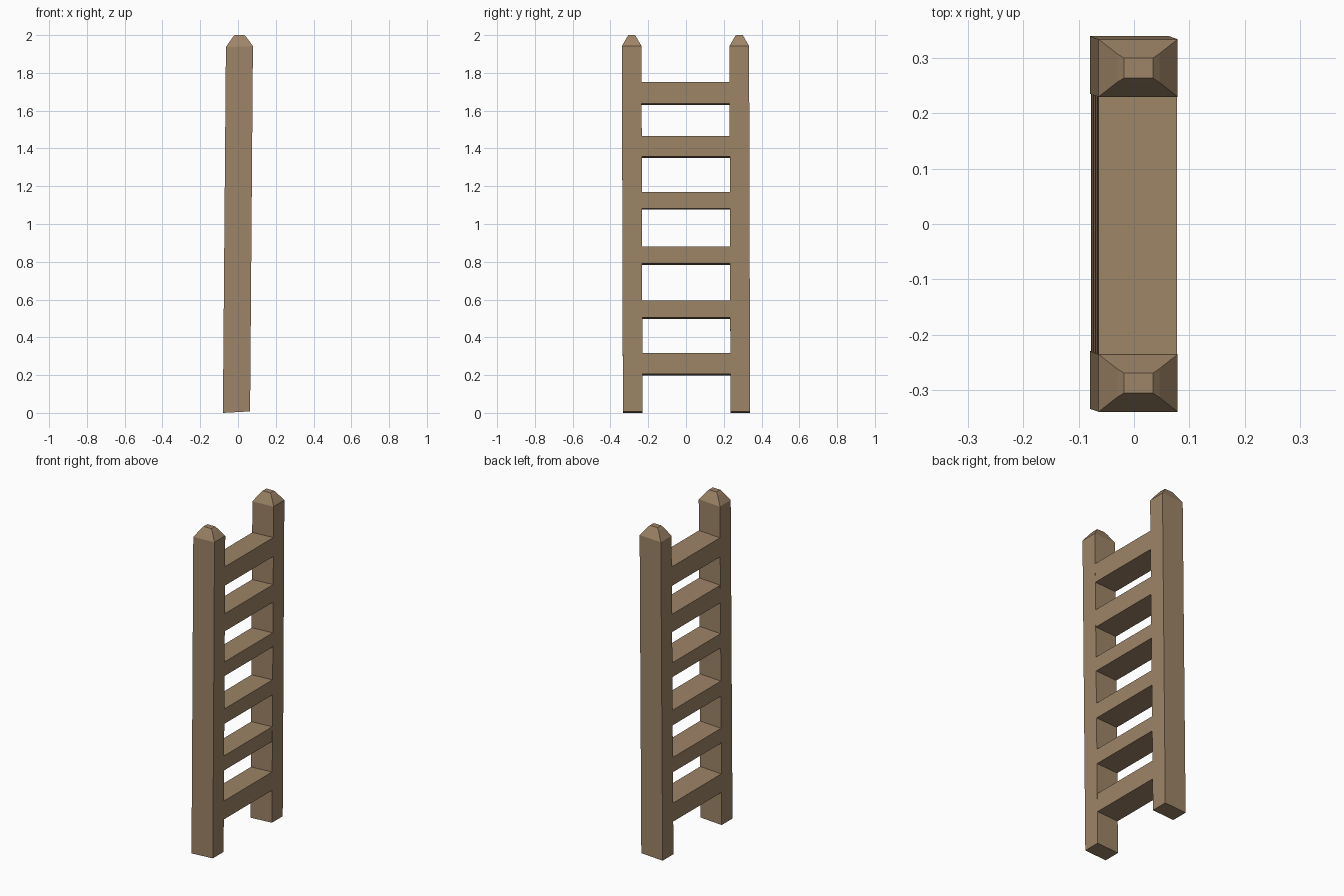
import bpy

if "Cube" in bpy.data.objects:
    bpy.data.objects.remove(bpy.data.objects["Cube"])

wood = bpy.data.materials.new("wood")
wood.diffuse_color = (0.34, 0.23, 0.135, 1)
wood.use_nodes = True
wood.node_tree.nodes["Principled BSDF"].inputs["Base Color"].default_value = wood.diffuse_color


def loft(name, rings):
    """Skin a stack of rectangles (x0, x1, y0, y1, z at x0, z at x1)."""
    verts, faces = [], []
    for x0, x1, y0, y1, za, zb in rings:
        verts += [(x0, y0, za), (x1, y0, zb), (x1, y1, zb), (x0, y1, za)]
    for r in range(len(rings) - 1):
        a = 4 * r
        for i in range(4):
            j = (i + 1) % 4
            faces.append((a + i, a + j, a + 4 + j, a + 4 + i))
    n = len(verts)
    faces += [(3, 2, 1, 0), (n - 4, n - 3, n - 2, n - 1)]
    mesh = bpy.data.meshes.new(name)
    mesh.from_pydata(verts, [], faces)
    mesh.materials.append(wood)
    obj = bpy.data.objects.new(name, mesh)
    bpy.context.collection.objects.link(obj)
    return obj


def lean(z):
    """Depth offset of the leaning ladder at height z."""
    return -0.0085 + 0.0085 * z


# Two posts, both drifting slightly sideways, with chamfered pointed caps
for name, y in (("left_post", -0.282), ("right_post", 0.2875)):
    top = y - 0.0055
    loft(name, [
        (-0.08, 0.064, y - 0.052, y + 0.052, 0.0, 0.008),
        (-0.064, 0.079, top - 0.052, top + 0.052, 1.936, 1.942),
        (-0.031, 0.046, top - 0.026, top + 0.026, 1.985, 1.987),
        (-0.018, 0.034, top - 0.018, top + 0.018, 2.0, 2.0),
    ])

# Six rungs, flush with the posts: (bottom, top) heights
for k, (z0, z1) in enumerate([(0.205, 0.318), (0.505, 0.595), (0.79, 0.882),
                              (1.083, 1.17), (1.357, 1.465), (1.637, 1.753)]):
    rings = []
    for z in (z0, z1):
        c = lean(z)
        rings.append((c - 0.071, c + 0.071, -0.25, 0.25, z - 0.007, z))
    loft(f"rung_{k + 1}", rings)
